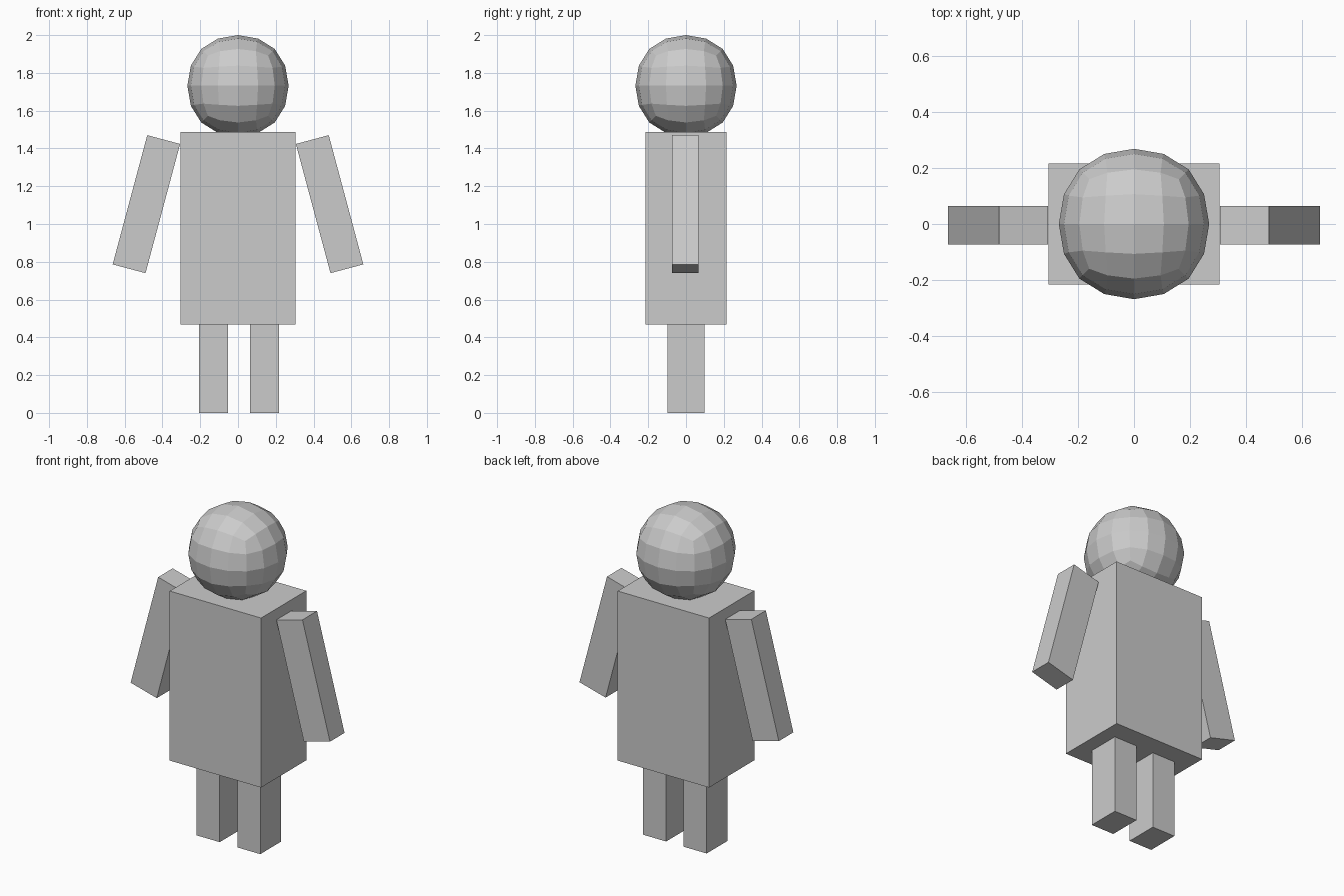
import bpy
import math

if "Cube" in bpy.data.objects:
    bpy.data.objects.remove(bpy.data.objects["Cube"], do_unlink=True)

# One plain grey for the whole figure
grey = bpy.data.materials.new("light_grey")
grey.use_nodes = True
colour = (0.6, 0.6, 0.6, 1)
grey.diffuse_color = colour
grey.node_tree.nodes["Principled BSDF"].inputs["Base Color"].default_value = colour


def box(name, centre, size, tilt=0):
    """Add a box of the given size, tilted about the y axis (degrees)."""
    bpy.ops.mesh.primitive_cube_add(size=1, location=centre,
                                    rotation=(0, math.radians(tilt), 0))
    part = bpy.context.object
    part.name = name
    part.scale = size
    part.data.materials.append(grey)
    return part


# Torso
box("torso", (0, 0, 0.978), (0.608, 0.43, 1.02))

# Arms, swung outwards, and legs
for side, sign in (("left", 1), ("right", -1)):
    box(side + "_arm", (sign * 0.485, -0.004, 1.105), (0.18, 0.138, 0.708), -15 * sign)
    box(side + "_leg", (0.006 + sign * 0.135, -0.001, 0.24), (0.153, 0.196, 0.48))

# Head: a cube rounded by subdivision, left faceted
head = box("head", (0, 0, 1.732), (1, 1, 1))
rounding = head.modifiers.new("rounding", "SUBSURF")
rounding.levels = rounding.render_levels = 2
bpy.ops.object.modifier_apply(modifier=rounding.name)
radius = max(v.co.z for v in head.data.vertices)
head.scale = [0.268 / radius] * 3
bpy.ops.object.shade_flat()
